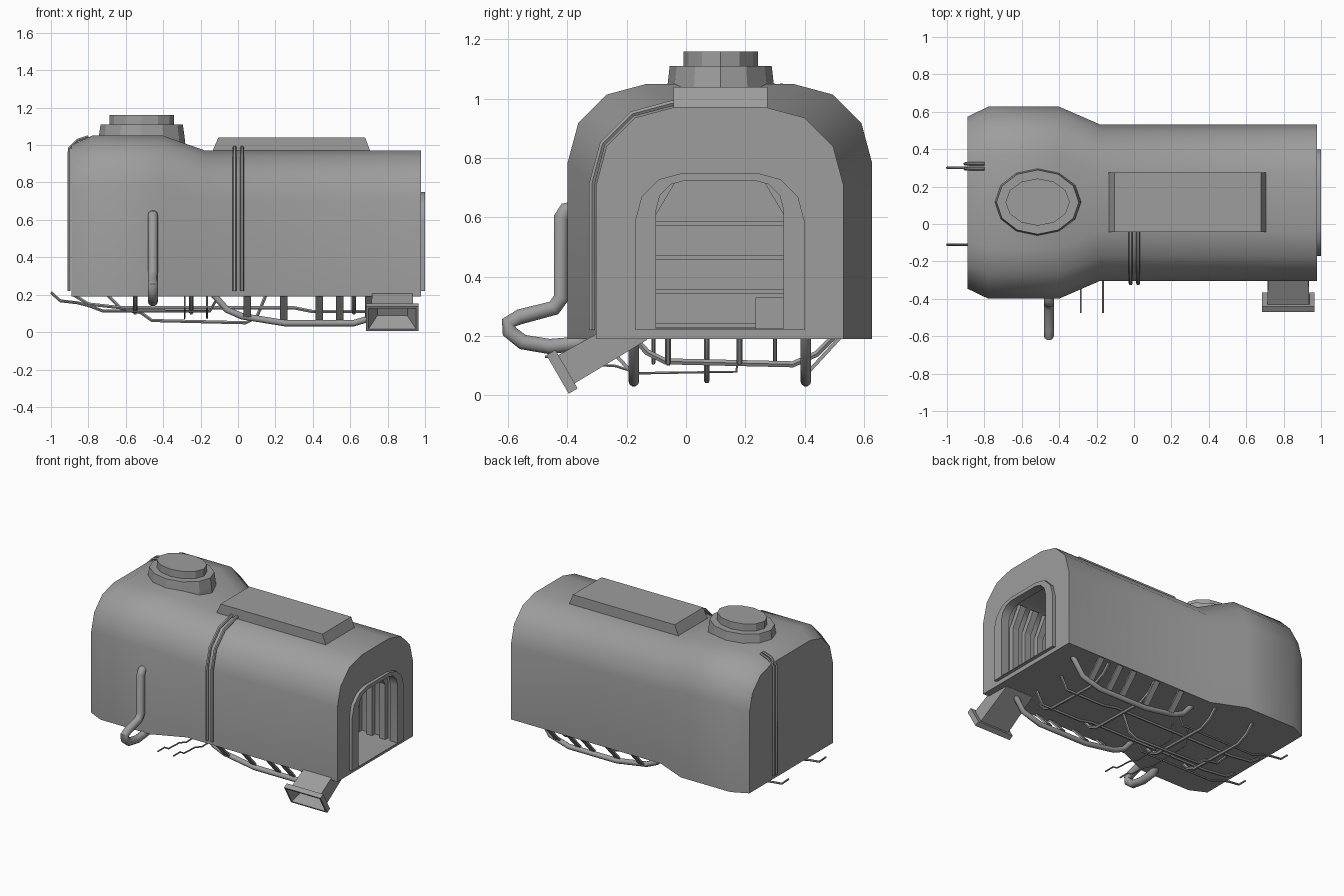
import bpy, bmesh
from math import sin, cos, pi, atan2, radians
from mathutils import Vector, Matrix

cube = bpy.data.objects.get("Cube")
if cube:
    bpy.data.objects.remove(cube, do_unlink=True)

GREY = (0.34, 0.34, 0.34, 1)
metal = bpy.data.materials.new("plain_grey")
metal.use_nodes = True
metal.diffuse_color = GREY
metal.node_tree.nodes["Principled BSDF"].inputs["Base Color"].default_value = GREY
MID = 0.114  # y of the hull's centre plane


def add(name, mesh, smooth=0):
    mesh.materials.clear()
    mesh.materials.append(metal)
    ob = bpy.data.objects.new(name, mesh)
    bpy.context.collection.objects.link(ob)
    if smooth:
        bpy.ops.object.select_all(action='DESELECT')
        ob.select_set(True)
        bpy.context.view_layer.objects.active = ob
        bpy.ops.object.shade_smooth_by_angle(angle=radians(smooth))
    return ob


def loft(name, rings, smooth=0):
    """Skin a list of equal-length point rings and cap both ends."""
    bm = bmesh.new()
    loops = [[bm.verts.new(p) for p in ring] for ring in rings]
    for a, b in zip(loops, loops[1:]):
        for i in range(len(a)):
            j = (i + 1) % len(a)
            bm.faces.new((a[i], a[j], b[j], b[i]))
    bm.faces.new(loops[0])
    bm.faces.new(loops[-1])
    bmesh.ops.recalc_face_normals(bm, faces=bm.faces)
    mesh = bpy.data.meshes.new(name)
    bm.to_mesh(mesh)
    bm.free()
    return add(name, mesh, smooth)


def arch(x, half, base, top, r):
    """Round-shouldered cross-section in the yz plane."""
    left = [(-half + r * (1 - cos(a)), top - r + r * sin(a))
            for a in (0, pi / 6, pi / 3, pi / 2)]
    pts = [(-half, base)] + left
    pts += [(-y, z) for y, z in reversed(pts)]
    return [(x, MID + y, z) for y, z in pts]


def tube(name, points, r):
    cu = bpy.data.curves.new(name, 'CURVE')
    cu.dimensions = '3D'
    cu.bevel_depth = r
    cu.bevel_resolution = 1 if r < 0.015 else 3
    cu.use_fill_caps = True
    sp = cu.splines.new('POLY')
    sp.points.add(len(points) - 1)
    for p, co in zip(sp.points, points):
        p.co = (*co, 1)
    tmp = bpy.data.objects.new(name + "_path", cu)
    bpy.context.collection.objects.link(tmp)
    dg = bpy.context.evaluated_depsgraph_get()
    mesh = bpy.data.meshes.new_from_object(tmp.evaluated_get(dg))
    bpy.data.objects.remove(tmp)
    return add(name, mesh, 50)


def beam(name, p, q, wide, thick):
    """Flat bar between two points sharing the same x."""
    p, q = Vector(p), Vector(q)
    d = q - p
    m = (Matrix.Translation((p + q) / 2) @ Matrix.Rotation(atan2(-d.y, d.z), 4, 'X')
         @ Matrix.Diagonal((wide, thick, d.length, 1)))
    bm = bmesh.new()
    bmesh.ops.create_cube(bm, size=1, matrix=m)
    mesh = bpy.data.meshes.new(name)
    bm.to_mesh(mesh)
    bm.free()
    return add(name, mesh)


# Hull, door frame and inner room as one continuous skin
loft("hull", [
    arch(-0.89, 0.46, 0.19, 1.0, 0.25),
    arch(-0.78, 0.513, 0.19, 1.05, 0.265),
    arch(-0.4, 0.513, 0.19, 1.05, 0.265),
    arch(-0.18, 0.4175, 0.19, 0.972, 0.265),
    arch(0.978, 0.4175, 0.19, 0.972, 0.265),
    arch(0.978, 0.285, 0.22, 0.75, 0.16),
    arch(1.0, 0.285, 0.22, 0.75, 0.16),
    arch(1.0, 0.215, 0.225, 0.725, 0.1),
    arch(0.94, 0.215, 0.225, 0.725, 0.1),
    arch(0.94, 0.25, 0.222, 0.76, 0.12),
    arch(0.3, 0.25, 0.222, 0.76, 0.12)], 35)

# Room fittings: wall ribs, back wall ledges and a low bench
for i in range(6):
    x = 0.38 + i * 0.1
    for s in (-1, 1):
        y = MID + s * 0.235
        beam("wall_rib", (x, y, 0.222), (x, y, 0.62), 0.045, 0.035)
        beam("rib_shoulder", (x, y, 0.61), (x, y - s * 0.08, 0.745), 0.045, 0.035)
for i in range(4):
    z = 0.235 + i * 0.115
    beam("back_wall_ledge", (0.32, MID, z - 0.008), (0.32, MID, z + 0.008), 0.05, 0.49)
beam("bench", (0.58, MID + 0.17, 0.222), (0.58, MID + 0.17, 0.33), 0.12, 0.1)

# Roof hatch with two stacked oval steps
def oval(rx, ry, z):
    return [(-0.515 + rx * cos(i * pi / 6), 0.117 + ry * sin(i * pi / 6), z)
            for i in range(12)]

loft("hatch", [oval(0.235, 0.184, 0.97), oval(0.23, 0.18, 1.04), oval(0.22, 0.172, 1.11),
               oval(0.172, 0.126, 1.11), oval(0.172, 0.126, 1.16)])

# Roof box with sloped ends
def slab(x0, x1, z):
    return [(x0, -0.042, z), (x1, -0.042, z), (x1, 0.275, z), (x0, 0.275, z)]

loft("roof_box", [slab(-0.14, 0.71, 0.96), slab(-0.105, 0.68, 1.04)])

# Paired conduits over the front shoulder and down the end wall
shoulder = [(y, z) for _, y, z in arch(0, 0.431, 0.22, 0.985, 0.27)[:5]] + [(-0.04, 0.985)]
for x in (-0.018, 0.022):
    tube("shoulder_conduit", [(x, y, z) for y, z in shoulder], 0.011)
for y in (0.295, 0.322):
    tube("end_conduit", [(-0.8, y, 1.045), (-0.86, y, 1.025), (-0.903, y, 0.98),
                         (-0.903, y, 0.22)], 0.009)

# Bent pipe on the front side
elbow = [(-0.37, 0.63), (-0.405, 0.625), (-0.42, 0.6), (-0.42, 0.33), (-0.445, 0.295),
         (-0.56, 0.265), (-0.598, 0.245), (-0.595, 0.215), (-0.55, 0.18),
         (-0.46, 0.165), (-0.36, 0.175), (-0.33, 0.21)]
tube("bent_pipe", [(-0.455, y, z) for y, z in elbow], 0.027)

# Slanted square chute with a flared open mouth
ang = radians(30)
out, up = Vector((0, -cos(ang), -sin(ang))), Vector((0, -sin(ang), cos(ang)))
mouth = Vector((0.825, -0.433, 0.071))

def square(s, hx, hu):
    return [mouth + out * s + Vector((a * hx, 0, 0)) + up * b * hu
            for a, b in ((-1, -1), (1, -1), (1, 1), (-1, 1))]

loft("chute", [square(-0.32, 0.105, 0.05), square(-0.035, 0.112, 0.055),
               square(-0.035, 0.14, 0.075), square(0, 0.14, 0.075),
               square(0, 0.128, 0.064), square(-0.09, 0.08, 0.032)])

# Underside skid rails with flat hangers
rail = [(-0.13, 0.2), (-0.06, 0.12), (0.02, 0.085), (0.25, 0.048), (0.62, 0.048),
        (0.76, 0.09), (0.84, 0.2)]
for s in (-1, 1):
    y = MID + s * 0.29
    tube("skid_rail", [(x, y, z) for x, z in rail], 0.018)
    for x in (0.05, 0.245, 0.435, 0.545, 0.7):
        beam("rail_hanger", (x, y, 0.07), (x, y + s * 0.115, 0.195), 0.04, 0.012)

# Cross pipes under the floor
for x in (0.62, 0.25, -0.25, -0.55):
    tube("cross_pipe", [(x, -0.18, 0.2), (x, -0.13, 0.145), (x, -0.07, 0.115),
                        (x, 0.36, 0.105), (x, 0.44, 0.14), (x, 0.5, 0.2)], 0.012)

# Long thin pipes under the floor, poking out of the end wall
run = [(-1, 0.21), (-0.95, 0.165), (-0.86, 0.155), (-0.8, 0.14), (-0.72, 0.11),
       (-0.15, 0.11), (-0.1, 0.2)]
for y, dz in ((-0.11, 0), (0.3, 0.004)):
    tube("long_pipe", [(x, y, z + dz) for x, z in run], 0.007)
for y in (-0.06, 0.18):
    tube("floor_pipe", [(-0.88, y, 0.2), (-0.8, y, 0.15), (-0.62, y, 0.13),
                        (0.3, y, 0.13), (0.4, y, 0.11), (0.7, y, 0.11), (0.75, y, 0.2)], 0.01)
tube("centre_pipe", [(-0.7, 0.07, 0.2), (-0.62, 0.07, 0.12), (-0.52, 0.07, 0.105),
                     (-0.46, 0.07, 0.062), (0.04, 0.07, 0.05), (0.1, 0.07, 0.08),
                     (0.15, 0.07, 0.2)], 0.01)

# Thin rods reaching out past the front side
for x in (-0.285, -0.165):
    tube("thin_rod", [(x, 0.18, 0.2), (x, 0.17, 0.08), (x, -0.16, 0.075), (x, -0.24, 0.1),
                      (x, -0.36, 0.105), (x, -0.4, 0.13), (x, -0.475, 0.13)], 0.005)
